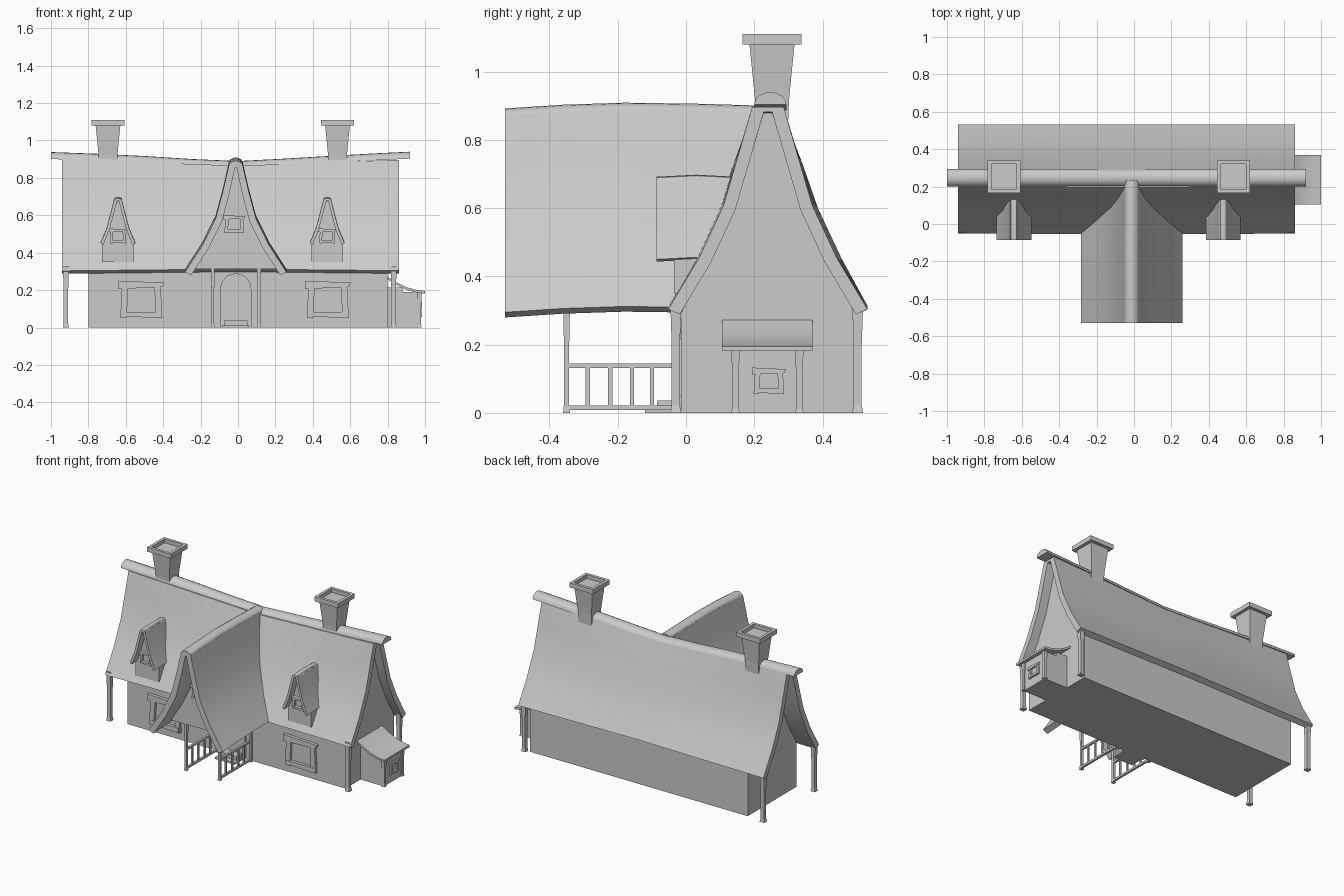
import bpy, bmesh
from math import sin, cos, pi, radians

if "Cube" in bpy.data.objects:
    bpy.data.objects.remove(bpy.data.objects["Cube"])

CY, CX = 0.24, -0.012          # main ridge y, front gable ridge x


def finish(name, bm, smooth=False):
    bmesh.ops.recalc_face_normals(bm, faces=bm.faces)
    me = bpy.data.meshes.new(name)
    bm.to_mesh(me)
    bm.free()
    ob = bpy.data.objects.new(name, me)
    bpy.context.collection.objects.link(ob)
    if smooth:
        bpy.ops.object.select_all(action='DESELECT')
        ob.select_set(True)
        bpy.context.view_layer.objects.active = ob
        bpy.ops.object.shade_smooth_by_angle(angle=radians(32))
    return ob


def add_loft(bm, rings):
    vs = [[bm.verts.new(p) for p in r] for r in rings]
    n = len(vs[0])
    for a, b in zip(vs, vs[1:]):
        for i in range(n):
            j = (i + 1) % n
            bm.faces.new((a[i], a[j], b[j], b[i]))
    bm.faces.new(vs[0])
    bm.faces.new(vs[-1])


def loft(name, rings, smooth=False):
    bm = bmesh.new()
    add_loft(bm, rings)
    return finish(name, bm, smooth)


def boxes(name, specs):
    """Several boxes (x0, x1, y0, y1, z0, z1) in one object."""
    bm = bmesh.new()
    for x0, x1, y0, y1, z0, z1 in specs:
        add_loft(bm, [[(x0, y0, z), (x1, y0, z), (x1, y1, z), (x0, y1, z)] for z in (z0, z1)])
    return finish(name, bm)


def mirrored(half):
    return [(-o, z) for o, z in half] + [(o, z) for o, z in reversed(half)]


def shell(half, t):
    """Roof cross-section: outer slopes plus inset inner slopes."""
    inner = [(max(o - t, 0.004), z - t * 0.45) for o, z in half]
    return mirrored(half) + mirrored(inner)[::-1]


def post(name, x, y, h, w=0.014):
    prof = [(0, 1.15), (0.07, 0.85), (0.6, 0.85), (1, 1.15)]
    return loft(name, [[(x + sx * w * s, y + sy * w * s, h * f)
                        for sx, sy in ((-1, -1), (1, -1), (1, 1), (-1, 1))] for f, s in prof])


def window(name, to3d, c, z0, z1, w, b):
    """Slightly crooked four-bar frame; to3d maps (u, depth, z) to space."""
    u0, u1, k = c - w / 2, c + w / 2, b * 0.3
    bars = [
        [(u0, z0), (u0 + b, z0), (u0 + b + k, z1), (u0 + k, z1)],
        [(u1 - b, z0 + k), (u1, z0), (u1 - k, z1), (u1 - b - k, z1)],
        [(u0 + k, z0 + k), (u1 - k, z0), (u1 - k, z0 + b), (u0 + k, z0 + b)],
        [(u0 - k, z1 - b), (u1, z1 - b + k), (u1 + k, z1), (u0 - k, z1 + k)],
    ]
    bm = bmesh.new()
    for i, q in enumerate(bars):
        d = 0.018 + (0.003 if i > 1 else 0)
        add_loft(bm, [[to3d(u, e, z) for u, z in q] for e in (-0.01, d)])
    return finish(name, bm)


def arc(r, h, n=8):
    return [(r * cos(pi * i / n), h * sin(pi * i / n)) for i in range(n + 1)]


# Main roof and house body share the same ridge sag
def sagged(x, prof):
    f = 1 - abs(x) / 0.95
    out = []
    for o, z in prof:
        g = max(0, (z - 0.3) / 0.6)
        bulge = 0.02 * f * 4 * g * (1 - g) * (1 if o > 0 else -1)
        out.append((x, CY + o + bulge, z - 0.035 * f * g + 0.01 * f * (1 - g) * (z > 0.1)))
    return out


main_half = [(0.292, 0.303), (0.2, 0.455), (0.128, 0.61), (0.085, 0.76), (0.046, 0.9)]
loft("main_roof", [sagged(x, shell(main_half, 0.034))
                   for x in (-0.94, -0.7, -0.45, -0.2, 0, 0.2, 0.45, 0.65, 0.86)], True)
body_half = [(0.255, 0), (0.255, 0.29), (0.172, 0.44), (0.105, 0.6), (0.06, 0.76), (0.025, 0.885)]
loft("house_body", [sagged(x, mirrored(body_half)) for x in (-0.8, -0.4, 0, 0.4, 0.8)])

# Rounded ridge beam
loft("ridge_beam", [[(x, 0.247 + o, z + h) for o, h in arc(0.047, 0.037)]
                    for x, z in ((-1, 0.901), (-0.75, 0.892), (-0.5, 0.88), (-0.25, 0.864), (0, 0.853),
                                 (0.25, 0.866), (0.5, 0.881), (0.75, 0.895), (0.92, 0.903))], True)

# Front gable roof, its cap and its wall
gable_half = [(0.272, 0.303), (0.18, 0.445), (0.108, 0.59), (0.068, 0.74), (0.036, 0.88)]
rise = ((-0.53, -0.008), (-0.36, 0.003), (-0.18, 0.009), (0.03, 0.006), (0.235, 0))
loft("gable_roof", [[(CX + o, y, z + d) for o, z in shell(gable_half, 0.034)] for y, d in rise], True)
loft("gable_ridge_cap", [[(CX + o, y, 0.87 + d + h) for o, h in arc(0.038, 0.03)] for y, d in rise], True)
gable_wall = [(0.25, 0.312), (0.157, 0.435), (0.085, 0.58), (0.045, 0.73), (0.015, 0.87)]
loft("gable_wall", [[(CX + o, y, z) for o, z in mirrored(gable_wall)] for y in (-0.365, 0.1)])
window("gable_window", lambda u, e, z: (u, -0.365 - e, z), -0.02, 0.505, 0.595, 0.105, 0.018)

# Dormers
dormer_half = [(0.093, 0.45), (0.06, 0.53), (0.036, 0.62), (0.02, 0.684)]
for side, cx in (("left", -0.642), ("right", 0.477)):
    loft(side + "_dormer_roof", [[(cx + o, y, z + d) for o, z in shell(dormer_half, 0.015)]
                                 for y, d in ((-0.086, 0), (0.03, 0.006), (0.145, 0))], True)
    loft(side + "_dormer_cap", [[(cx + o, y, 0.682 + d + h) for o, h in arc(0.021, 0.01, 4)]
                                for y, d in ((-0.086, 0), (0.03, 0.006), (0.145, 0))], True)
    loft(side + "_dormer_wall", [[(cx + o, y, z) for o, z in mirrored(
        [(0.085, 0.35), (0.085, 0.452), (0.052, 0.525), (0.028, 0.615), (0.012, 0.675)])]
        for y in (-0.035, 0.14)])
    window(side + "_dormer_window", lambda u, e, z: (u, -0.035 - e, z), cx, 0.45, 0.525, 0.085, 0.014)

# Flared chimneys with hollow caps
for side, cx in (("left", -0.695), ("right", 0.532)):
    loft(side + "_chimney", [[(cx + a * r, 0.252 + b * r, z)
                              for a, b in ((-1, -1), (1, -1), (1, 1), (-1, 1))]
                             for r, z in ((0.046, 0.82), (0.05, 0.92), (0.066, 1.08), (0.087, 1.08),
                                          (0.087, 1.11), (0.068, 1.11), (0.068, 1.085))])

# Corner posts under the eaves
for n, x in (("left", -0.92), ("right", 0.832)):
    post(n + "_front_post", x, -0.03, 0.325)
    post(n + "_back_post", x, 0.503, 0.325)

# Front windows
for n, c in (("left", -0.517), ("right", 0.48)):
    window(n + "_front_window", lambda u, e, z: (u, -0.015 - e, z), c, 0.05, 0.24, 0.225, 0.034)

# Arched door and steps
arch = [(0.083, 0)] + [(o, 0.205 + h) for o, h in arc(0.083, 0.085, 10)] + [(-0.083, 0)]
loft("door", [[(CX + o, y, z) for o, z in arch] for y in (-0.028, 0.0)])
boxes("door_steps", [(-0.085, 0.06, -0.12, -0.01, 0, 0.012), (-0.075, 0.05, -0.085, -0.01, 0.012, 0.037)])

# Porch posts and railings
for n, x in (("left", -0.135), ("right", 0.112)):
    post(n + "_porch_post", x, -0.35, 0.33, 0.009)
    rails = [(x - 0.007, x + 0.007, -0.355, -0.012, z, z + 0.013) for z in (0.008, 0.132)]
    bars = [(x - 0.005, x + 0.005, y - 0.006, y + 0.006, 0.015, 0.138)
            for y in (-0.288, -0.222, -0.158, -0.1)]
    boxes(n + "_porch_railing", rails + bars)
    post(n + "_door_post", x, -0.027, 0.325, 0.009)

# Side lean-to with curved roof, posts and window
boxes("lean_to_body", [(0.78, 0.972, 0.142, 0.335, 0, 0.19), (0.78, 0.88, 0.142, 0.335, 0.19, 0.215)])
for n, y in (("front", 0.145), ("back", 0.332)):
    post("lean_to_%s_post" % n, 0.97, y, 0.187, 0.011)
curve = [(0.78, 0.285), (0.84, 0.245), (0.9, 0.216), (0.95, 0.202), (1.0, 0.195)]
section = curve + [(x, z - 0.014) for x, z in reversed(curve)]
loft("lean_to_roof", [[(x, y, z) for x, z in section] for y in (0.105, 0.37)], True)
window("lean_to_window", lambda u, e, z: (0.968 + e * 0.8, u, z), 0.243, 0.055, 0.128, 0.09, 0.016)
